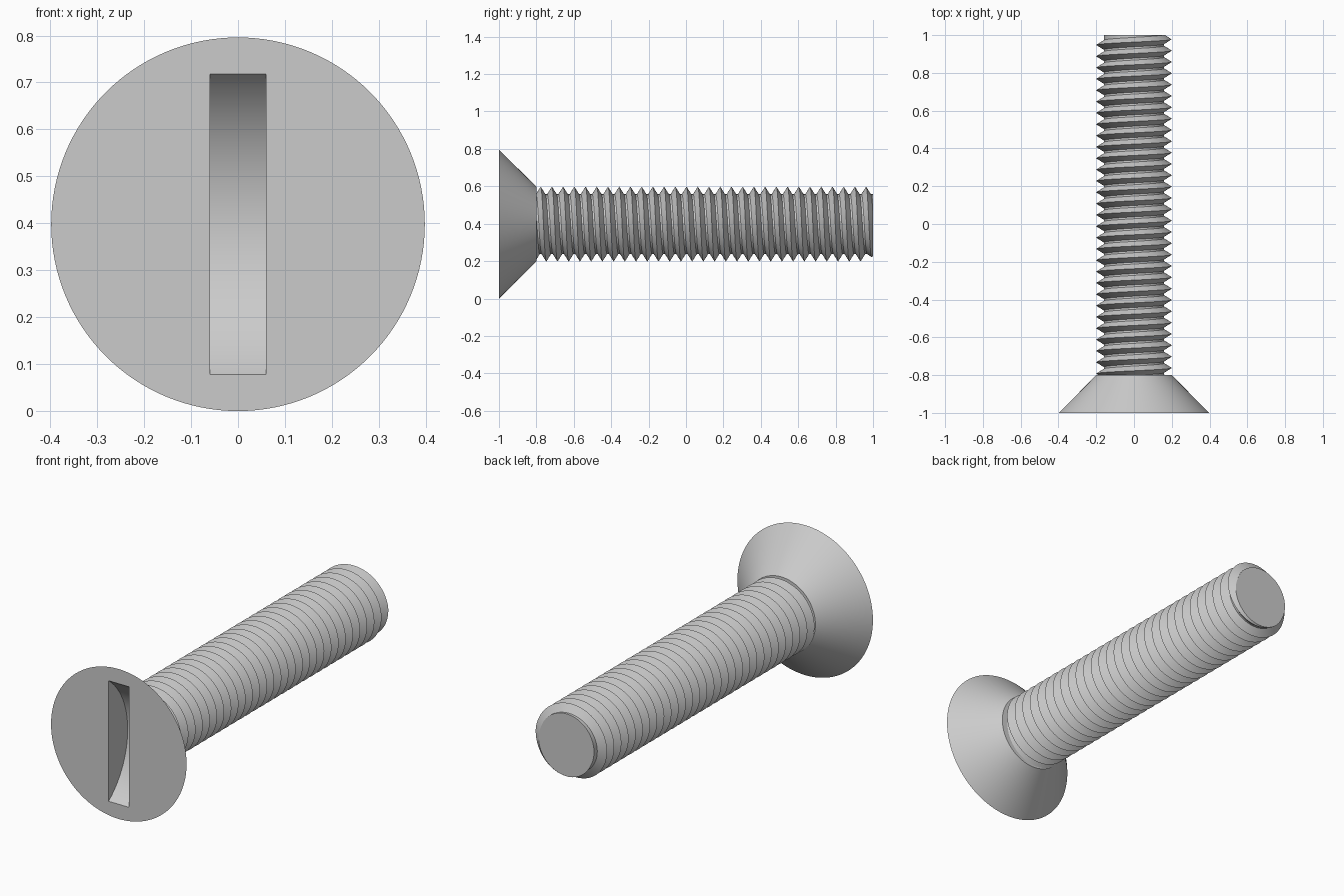
import bpy, bmesh, math
from mathutils import Matrix

cube = bpy.data.objects.get("Cube")
if cube:
    bpy.data.objects.remove(cube, do_unlink=True)

AXIS_Z = 0.398
HEAD_R, NECK_R = 0.398, 0.2
CREST, ROOT, PITCH = 0.2, 0.16, 0.06
STEPS = 72

steel = bpy.data.materials.new("Grey steel")
steel.use_nodes = True
steel.diffuse_color = (0.6, 0.6, 0.6, 1)
steel.node_tree.nodes["Principled BSDF"].inputs["Base Color"].default_value = (0.6, 0.6, 0.6, 1)


def make_object(name, bm):
    bmesh.ops.recalc_face_normals(bm, faces=bm.faces)
    mesh = bpy.data.meshes.new(name)
    bm.to_mesh(mesh)
    bm.free()
    obj = bpy.data.objects.new(name, mesh)
    mesh.materials.append(steel)
    bpy.context.collection.objects.link(obj)
    return obj


def activate(obj):
    bpy.ops.object.select_all(action='DESELECT')
    obj.select_set(True)
    bpy.context.view_layer.objects.active = obj


def cone(name, r1, r2, depth, segments, matrix):
    bm = bmesh.new()
    bmesh.ops.create_cone(bm, cap_ends=True, segments=segments, radius1=r1,
                          radius2=r2, depth=depth, matrix=matrix)
    return make_object(name, bm)


# Countersunk head, wide end facing the front
head = cone("screw_head", HEAD_R, NECK_R, 0.2, 128,
            Matrix.Translation((0, -0.9, AXIS_Z)) @ Matrix.Rotation(-math.pi / 2, 4, 'X'))

# Curved driver slot cut by a disc
cutter = cone("slot_cutter", 0.4, 0.4, 0.12, 192,
              Matrix.Translation((0, -1.24, AXIS_Z)) @ Matrix.Rotation(math.pi / 2, 4, 'Y'))
cutter.hide_render = True
activate(head)
cut = head.modifiers.new("slot", 'BOOLEAN')
cut.operation = 'DIFFERENCE'
cut.solver = 'EXACT'
cut.object = cutter
bpy.ops.object.modifier_apply(modifier=cut.name)
bpy.data.objects.remove(cutter, do_unlink=True)

# Threaded shank: a V profile swept along a right-handed helix
bm = bmesh.new()
profile = [(0, CREST), (0.025, ROOT), (0.035, ROOT)]
turns = 35
rows = []
for i in range(turns * STEPS):
    a = 2 * math.pi * i / STEPS
    row = []
    for offset, r in profile:
        y = -0.957 + PITCH * i / STEPS + offset
        r = min(r, max(ROOT, 0.165 + 1.5 * (1 - y)))  # chamfered tip
        row.append(bm.verts.new((r * math.sin(a), y, AXIS_Z + r * math.cos(a))))
    rows.append(row)
for i in range((turns - 1) * STEPS - 1):
    here = rows[i] + [rows[i + STEPS][0]]
    ahead = rows[i + 1] + [rows[i + 1 + STEPS][0]]
    for j in range(len(profile)):
        bm.faces.new((here[j], ahead[j], ahead[j + 1], here[j + 1]))

# Trim the shank flat at both ends and cap it
for y, side in ((-0.8, -1), (1, 1)):
    result = bmesh.ops.bisect_plane(bm, geom=bm.verts[:] + bm.edges[:] + bm.faces[:],
                                    plane_co=(0, y, 0), plane_no=(0, side, 0),
                                    clear_outer=True)
    rim = [e for e in result["geom_cut"] if isinstance(e, bmesh.types.BMEdge)]
    bmesh.ops.edgeloop_fill(bm, edges=rim)
bmesh.ops.delete(bm, geom=[v for v in bm.verts if not v.link_faces], context='VERTS')
shank = make_object("threaded_shank", bm)

for obj in (head, shank):
    activate(obj)
    bpy.ops.object.shade_smooth_by_angle(angle=math.radians(30))
